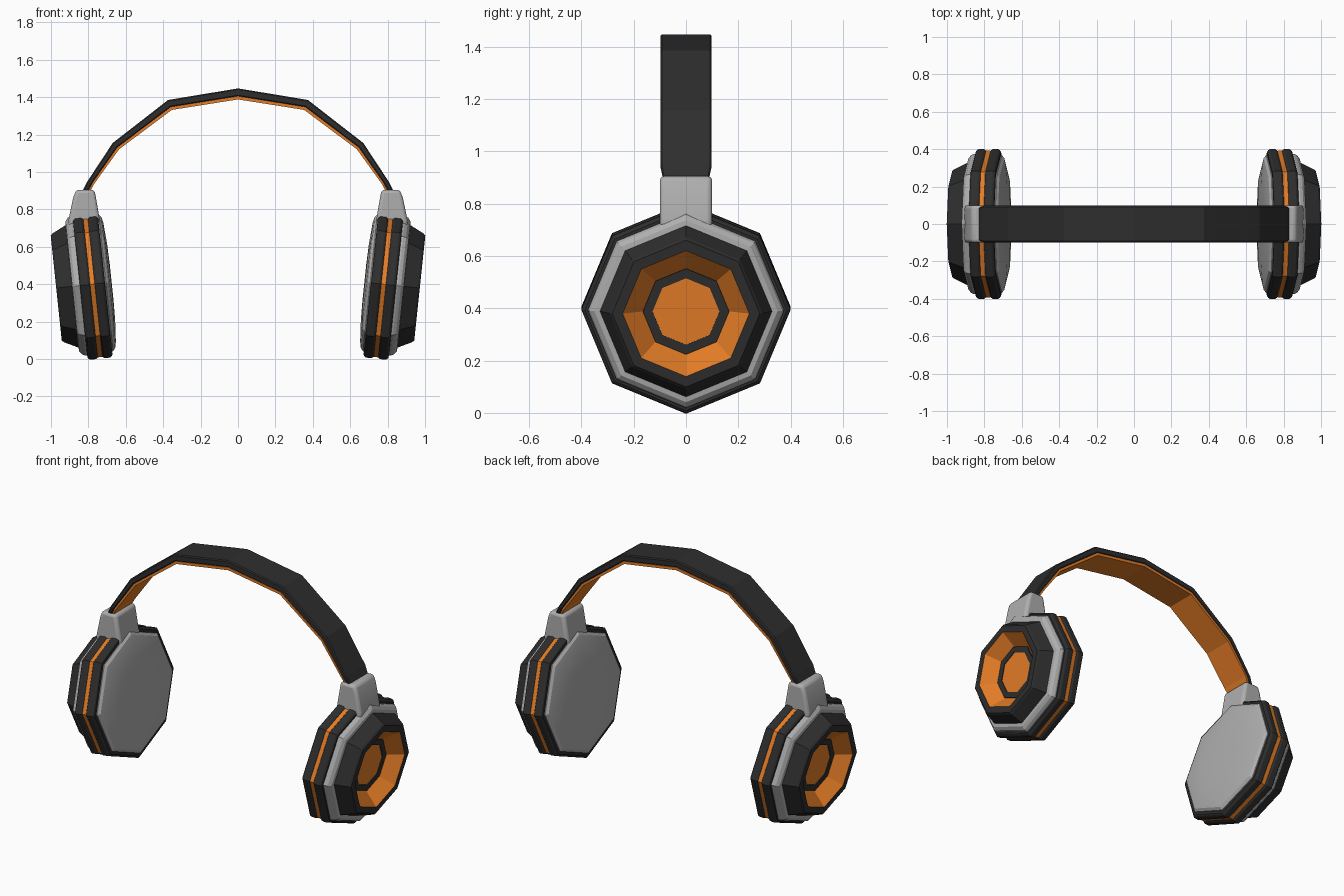
import bpy, bmesh, math
from mathutils import Vector

if "Cube" in bpy.data.objects:
    bpy.data.objects.remove(bpy.data.objects["Cube"])

def material(name, rgb):
    m = bpy.data.materials.new(name)
    m.diffuse_color = (*rgb, 1)
    m.use_nodes = True
    m.node_tree.nodes["Principled BSDF"].inputs["Base Color"].default_value = m.diffuse_color
    return m

DARK = material("charcoal", (0.027, 0.027, 0.027))
GREY = material("light grey", (0.43, 0.43, 0.43))
ORANGE = material("orange", (0.78, 0.205, 0.02))
TILT = math.radians(6)

def finish(name, bm, mats, bevel=0.0, segments=2, smooth=None):
    bmesh.ops.recalc_face_normals(bm, faces=bm.faces)
    me = bpy.data.meshes.new(name)
    bm.to_mesh(me)
    bm.free()
    for m in mats:
        me.materials.append(m)
    ob = bpy.data.objects.new(name, me)
    bpy.context.collection.objects.link(ob)
    if bevel:
        b = ob.modifiers.new("bevel", 'BEVEL')
        b.width, b.segments, b.limit_method = bevel, segments, 'ANGLE'
        b.angle_limit = math.radians(50)
    if smooth:
        bpy.ops.object.select_all(action='DESELECT')
        bpy.context.view_layer.objects.active = ob
        ob.select_set(True)
        bpy.ops.object.shade_smooth_by_angle(angle=math.radians(smooth))
    return ob

def octagon(name, side, profile, mats, closed=False, orange_from=None, smooth=None):
    """Eight-sided turned part on the tilted cup axis; profile = (axial, radius)."""
    bm = bmesh.new()
    rings = []
    for u, r in profile:
        ring = []
        for k in range(8):
            a = k * math.pi / 4
            y, v = r * math.cos(a), r * math.sin(a)
            x = 0.778 + u * math.cos(TILT) + v * math.sin(TILT)
            z = 0.4 - u * math.sin(TILT) + v * math.cos(TILT)
            ring.append(bm.verts.new((side * x, y, z)))
        rings.append(ring)
    n = len(rings)
    for i in range(n if closed else n - 1):
        a, b = rings[i], rings[(i + 1) % n]
        for k in range(8):
            f = bm.faces.new((a[k], a[(k + 1) % 8], b[(k + 1) % 8], b[k]))
            if orange_from is not None and i >= orange_from:
                f.material_index = 1
    if not closed:
        bm.faces.new(rings[0])
        end = bm.faces.new(rings[-1])
        if orange_from is not None:
            end.material_index = 1
    return finish(name, bm, mats, smooth=smooth)

def strip(name, sections, mat, bevel):
    """Loft of rectangles; each section = (outer point, inner point, half width)."""
    bm = bmesh.new()
    loops = []
    for o, i, w in sections:
        loops.append([bm.verts.new((p.x, y, p.y))
                      for p, y in ((o, -w), (o, w), (i, w), (i, -w))])
    for a, b in zip(loops, loops[1:]):
        for k in range(4):
            bm.faces.new((a[k], a[(k + 1) % 4], b[(k + 1) % 4], b[k]))
    bm.faces.new(loops[0])
    bm.faces.new(loops[-1])
    return finish(name, bm, [mat], bevel, 1)

# Headband: dark outer strap with an orange lining
half = [((0.845, 0.86), (0.80, 0.86), 0.085),
        ((0.829, 0.904), (0.786, 0.904), 0.09),
        ((0.807, 0.947), (0.768, 0.938), 0.098),
        ((0.67, 1.155), (0.636, 1.121), 0.098),
        ((0.374, 1.385), (0.354, 1.332), 0.098)]
path = [(Vector(o), Vector(i), w) for o, i, w in half]
path.append((Vector((0, 1.447)), Vector((0, 1.388)), 0.098))
path += [(Vector((-o.x, o.y)), Vector((-i.x, i.y)), w) for o, i, w in path[-2::-1]]
strip("headband", [(o, o.lerp(i, 0.72), w) for o, i, w in path], DARK, 0.006)
strip("headband_lining", [(o.lerp(i, 0.7), i, w - 0.002) for o, i, w in path], ORANGE, 0)

for side, tag in ((1, "right"), (-1, "left")):
    # Two dark cushion rings around an orange stripe
    for part, a, b in (("inner_cushion", -0.067, -0.009), ("outer_cushion", 0.010, 0.068)):
        c = 0.014
        octagon(f"{tag}_{part}", side,
                [(a, 0.33), (a, 0.40 - c), (a + c * 0.4, 0.40 - c * 0.4), (a + c, 0.40),
                 (b - c, 0.40), (b - c * 0.4, 0.40 - c * 0.4), (b, 0.40 - c), (b, 0.33)],
                [DARK], closed=True)
    octagon(f"{tag}_stripe", side, [(-0.012, 0.392), (0.013, 0.392)], [ORANGE])

    # Grey ear pad facing the head, slightly domed
    octagon(f"{tag}_ear_pad", side,
            [(-0.04, 0.372), (-0.072, 0.368), (-0.085, 0.352), (-0.092, 0.32),
             (-0.10, 0.21), (-0.103, 0.10)], [GREY], smooth=25)

    # Grey back plate
    octagon(f"{tag}_back_plate", side,
            [(0.04, 0.375), (0.078, 0.375), (0.094, 0.368), (0.108, 0.35), (0.112, 0.31)],
            [GREY])

    # Dark outer housing with an orange dish sunk into it
    octagon(f"{tag}_housing", side,
            [(0.08, 0.325), (0.108, 0.33), (0.185, 0.292), (0.195, 0.282),
             (0.195, 0.242), (0.115, 0.165)], [DARK, ORANGE], orange_from=4)

    # Dark ring and orange disc on the dish floor
    octagon(f"{tag}_dish_ring", side,
            [(0.11, 0.165), (0.122, 0.165), (0.122, 0.128), (0.11, 0.128)],
            [DARK], closed=True)
    octagon(f"{tag}_dish_disc", side, [(0.11, 0.13), (0.118, 0.13)], [ORANGE])

    # Grey yoke joining the cup to the headband
    outline = [(0.725, 0.64), (0.733, 0.70), (0.745, 0.78), (0.767, 0.905),
               (0.866, 0.905), (0.882, 0.86), (0.906, 0.745), (0.906, 0.71), (0.88, 0.64)]
    bm = bmesh.new()
    loops = [[bm.verts.new((side * x, y, z)) for x, z in outline] for y in (-0.1, 0.1)]
    n = len(outline)
    for k in range(n):
        bm.faces.new((loops[0][k], loops[0][(k + 1) % n], loops[1][(k + 1) % n], loops[1][k]))
    for loop in loops:
        bm.faces.new(loop)
    finish(f"{tag}_yoke", bm, [GREY], 0.018, 3, smooth=35)
